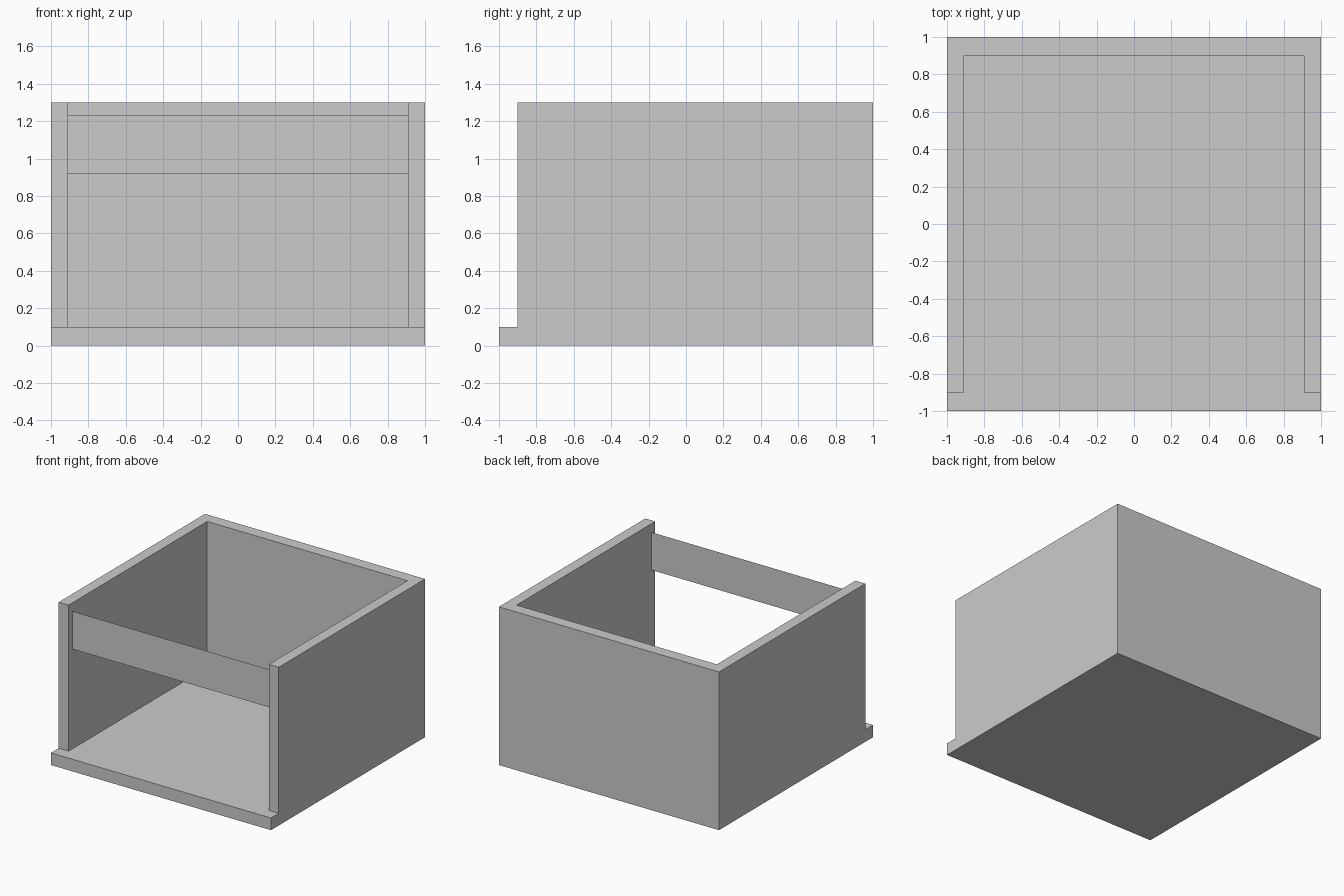
import bpy, bmesh
from math import radians

if "Cube" in bpy.data.objects:
    bpy.data.objects.remove(bpy.data.objects["Cube"])

W, WALL_X, WALL_Y = 1.0, 0.91, 0.90   # outer half size, inner wall positions
FLOOR, TOP = 0.10, 1.30


def add_object(name, bm):
    mesh = bpy.data.meshes.new(name)
    bm.to_mesh(mesh)
    bm.free()
    obj = bpy.data.objects.new(name, mesh)
    bpy.context.collection.objects.link(obj)
    return obj


def raise_faces(bm, faces, dz):
    geom = bmesh.ops.extrude_face_region(bm, geom=faces)["geom"]
    bmesh.ops.translate(bm, vec=(0, 0, dz),
                        verts=[g for g in geom if isinstance(g, bmesh.types.BMVert)])
    bmesh.ops.delete(bm, geom=faces, context='FACES_ONLY')
    return [g for g in geom if isinstance(g, bmesh.types.BMFace)]


# Box: floor slab with the U-shaped walls raised from it
bm = bmesh.new()
xs, ys = (-W, -WALL_X, WALL_X, W), (-W, -WALL_Y, WALL_Y, W)
grid = [[bm.verts.new((x, y, FLOOR)) for x in xs] for y in ys]
cells = [bm.faces.new((grid[j][i], grid[j][i + 1], grid[j + 1][i + 1], grid[j + 1][i]))
         for j in range(3) for i in range(3)]
walls = [f for f in cells if f.calc_center_median().y > -WALL_Y
         and f.calc_center_median().xy.length > 0.5]
raise_faces(bm, walls, TOP - FLOOR)

# Floor sides and underside
rim = [e for e in bm.edges if e.is_boundary]
skirt = bmesh.ops.extrude_edge_only(bm, edges=rim)["geom"]
for v in (g for g in skirt if isinstance(g, bmesh.types.BMVert)):
    v.co.z = 0
bmesh.ops.holes_fill(bm, edges=[e for e in bm.edges if e.is_boundary], sides=0)
bmesh.ops.recalc_face_normals(bm, faces=bm.faces)
bmesh.ops.dissolve_limit(bm, angle_limit=radians(1), verts=bm.verts, edges=bm.edges)
add_object("open_box", bm)

# Thin strip across the open front
bm = bmesh.new()
bm.faces.new([bm.verts.new((x, -0.85, z)) for x, z in
              ((-WALL_X, 0.92), (WALL_X, 0.92), (WALL_X, 1.23), (-WALL_X, 1.23))])
add_object("front_strip", bm)
